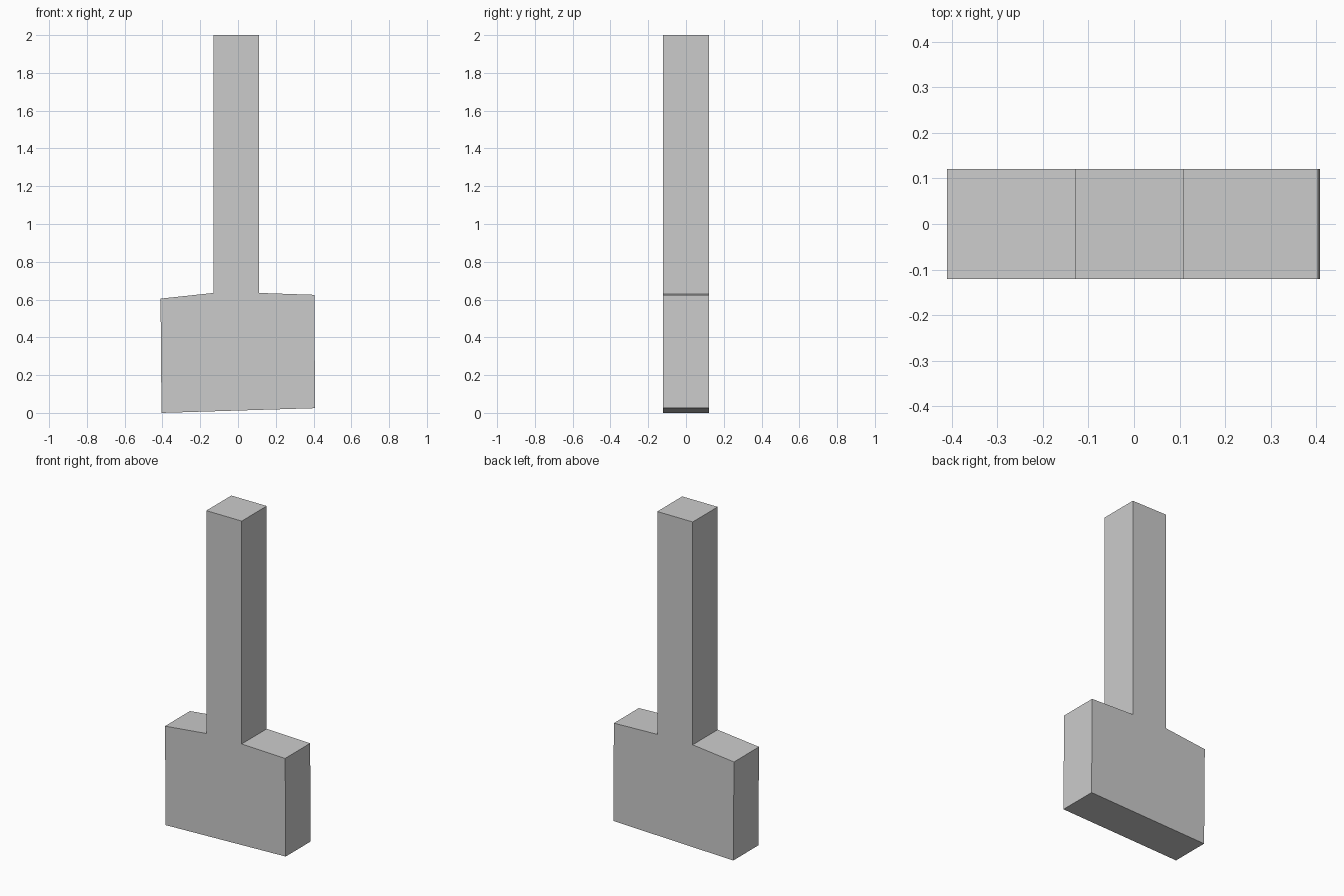
import bpy
import bmesh
from mathutils import Vector

if "Cube" in bpy.data.objects:
    bpy.data.objects.remove(bpy.data.objects["Cube"])

DEPTH = 0.242

# Front outline: slightly skewed block head with a square shaft rising from it
OUTLINE = [
    (-0.405, 0.0), (0.408, 0.025), (0.404, 0.625), (0.11, 0.635),
    (0.11, 2.0), (-0.13, 2.0), (-0.13, 0.635), (-0.41, 0.605),
]


def extrude_profile(name, outline, depth):
    bm = bmesh.new()
    front = bm.faces.new([bm.verts.new((x, -depth / 2, z)) for x, z in outline])
    result = bmesh.ops.extrude_face_region(bm, geom=[front], use_keep_orig=True)
    moved = [g for g in result["geom"] if isinstance(g, bmesh.types.BMVert)]
    bmesh.ops.translate(bm, verts=moved, vec=Vector((0, depth, 0)))
    bmesh.ops.recalc_face_normals(bm, faces=bm.faces)
    mesh = bpy.data.meshes.new(name)
    bm.to_mesh(mesh)
    bm.free()
    obj = bpy.data.objects.new(name, mesh)
    bpy.context.collection.objects.link(obj)
    return obj


# Head and shaft are one continuous solid
extrude_profile("block_head_with_shaft", OUTLINE, DEPTH)
